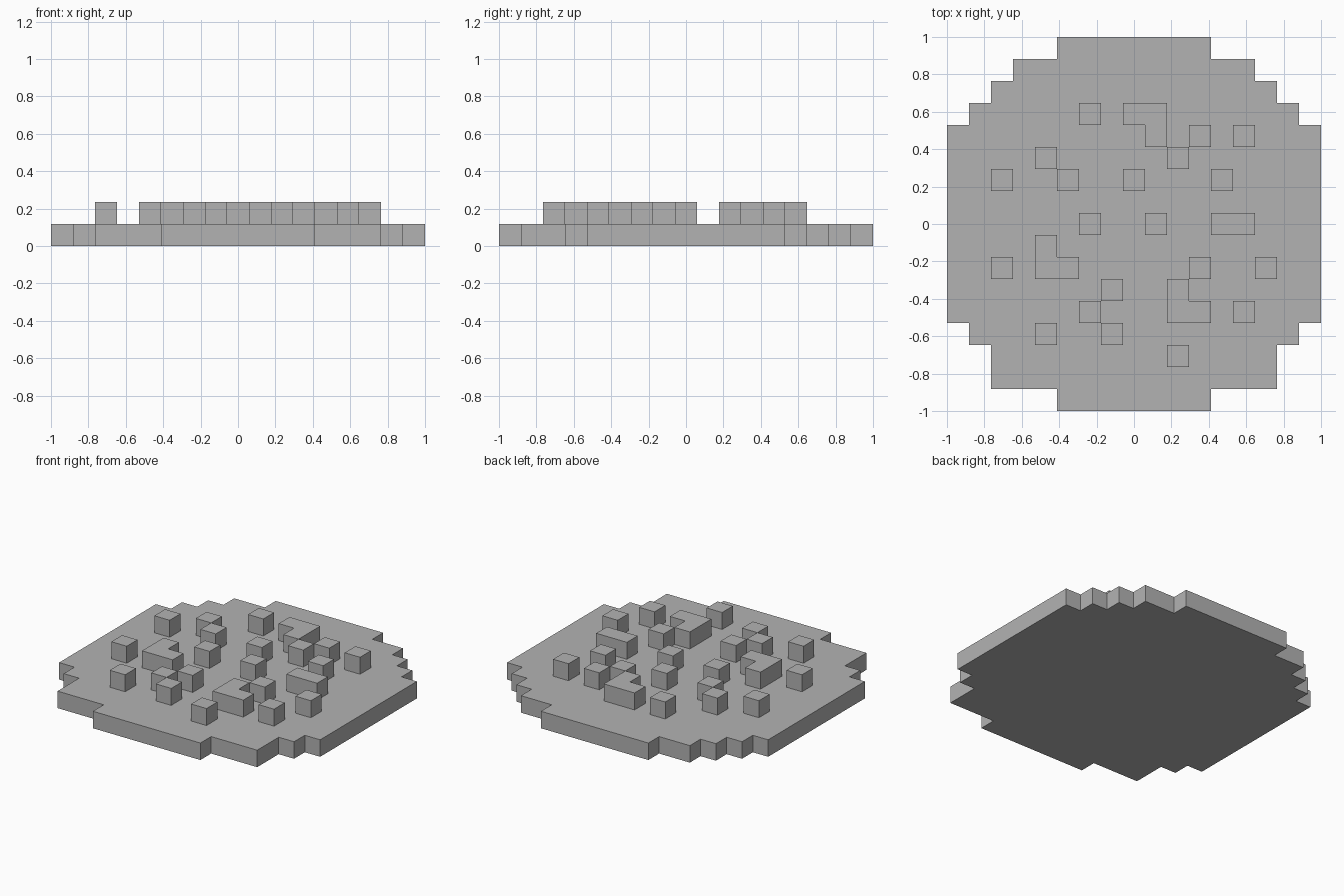
import bpy
import bmesh

cube = bpy.data.objects.get("Cube")
if cube:
    bpy.data.objects.remove(cube, do_unlink=True)

CELL = 2 / 17  # the model is laid out on a 17 x 17 grid of cells

stone = bpy.data.materials.new("plain grey")
stone.use_nodes = True
stone.diffuse_color = (0.45, 0.45, 0.45, 1)
stone.node_tree.nodes["Principled BSDF"].inputs["Base Color"].default_value = (0.45, 0.45, 0.45, 1)


def prism(bm, outline, bottom, top):
    """Extrude a counter-clockwise outline, given in cells, between two heights."""
    face = bm.faces.new([bm.verts.new((x * CELL, y * CELL, bottom * CELL)) for x, y in outline])
    face.normal_flip()
    result = bmesh.ops.extrude_face_region(bm, geom=[face], use_keep_orig=True)
    verts = [g for g in result["geom"] if isinstance(g, bmesh.types.BMVert)]
    bmesh.ops.translate(bm, verts=verts, vec=(0, 0, (top - bottom) * CELL))


def make_object(name, bm):
    bmesh.ops.recalc_face_normals(bm, faces=bm.faces)
    mesh = bpy.data.meshes.new(name)
    bm.to_mesh(mesh)
    bm.free()
    mesh.materials.append(stone)
    obj = bpy.data.objects.new(name, mesh)
    bpy.context.collection.objects.link(obj)
    return obj


# Stepped round slab: right-hand outline from front to back, mirrored to the left
right = [(3.5, -8.5), (3.5, -7.5), (6.5, -7.5), (6.5, -5.5), (7.5, -5.5), (7.5, -4.5),
         (8.5, -4.5), (8.5, 4.5), (7.5, 4.5), (7.5, 5.5), (6.5, 5.5), (6.5, 6.5),
         (5.5, 6.5), (5.5, 7.5), (3.5, 7.5), (3.5, 8.5)]
bm = bmesh.new()
prism(bm, right + [(-x, y) for x, y in reversed(right)], 0, 1)
make_object("base_slab", bm)

# Raised blocks, mapped from the back row to the front row
LAYOUT = [
    "....#.##.....",
    ".......#.#.#.",
    "..#.....#....",
    "#..#..#...#..",
    ".............",
    "....#..#..##.",
    "..#..........",
    "#.##.....#..#",
    ".....#..#....",
    "....#...##.#.",
    "..#..#.......",
    "........#....",
]
cells = {(col - 6, 5 - row) for row, line in enumerate(LAYOUT)
         for col, mark in enumerate(line) if mark == "#"}


def neighbours(cell):
    x, y = cell
    return [(x + 1, y), (x, y + 1), (x - 1, y), (x, y - 1)]


# Cells that share a side become one block, without inner walls
count = 0
while cells:
    group, queue = set(), [max(cells)]
    while queue:
        cell = queue.pop()
        if cell in cells:
            cells.remove(cell)
            group.add(cell)
            queue += neighbours(cell)
    # Walk the boundary edges counter-clockwise
    step = {}
    for x, y in group:
        a, b, c, d = [(x + i, y + j) for i, j in ((-.5, -.5), (.5, -.5), (.5, .5), (-.5, .5))]
        for side, edge in zip(neighbours((x, y)), ((b, c), (c, d), (d, a), (a, b))):
            if side not in group:
                step[edge[0]] = edge[1]
    start = min(step)
    outline, point = [start], step[start]
    while point != start:
        outline.append(point)
        point = step[point]
    # Drop points in the middle of straight runs
    corners = [p for i, p in enumerate(outline)
               if (outline[i - 1][0] == p[0]) != (p[0] == outline[(i + 1) % len(outline)][0])]
    count += 1
    bm = bmesh.new()
    prism(bm, corners, 1, 2)
    make_object(f"raised_block_{count}", bm)
